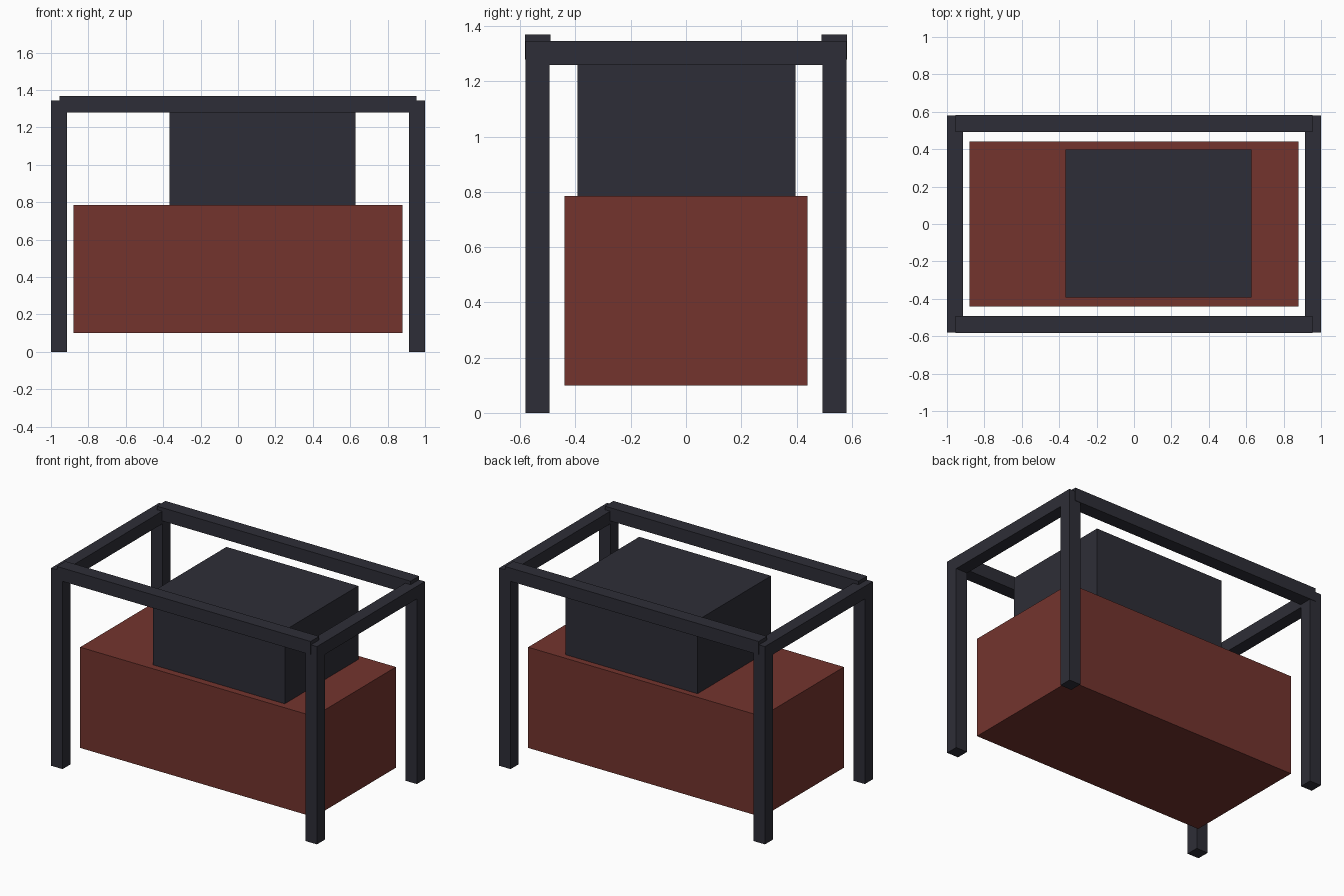
import bpy

# Remove the default cube
default = bpy.data.objects.get("Cube")
if default:
    bpy.data.objects.remove(default, do_unlink=True)


def make_material(name, rgb):
    mat = bpy.data.materials.new(name)
    mat.use_nodes = True
    mat.diffuse_color = (*rgb, 1)
    bsdf = next(n for n in mat.node_tree.nodes if n.type == 'BSDF_PRINCIPLED')
    bsdf.inputs["Base Color"].default_value = (*rgb, 1)
    return mat


def box(name, low, high, mat):
    """Flat-sided box between two opposite corners."""
    centre = [(a + b) / 2 for a, b in zip(low, high)]
    bpy.ops.mesh.primitive_cube_add(size=1, location=centre)
    obj = bpy.context.object
    obj.name = name
    obj.scale = [b - a for a, b in zip(low, high)]
    bpy.ops.object.transform_apply(location=False, rotation=False, scale=True)
    obj.data.materials.append(mat)
    return obj


def centred_box(name, centre, size, mat):
    low = [c - s / 2 for c, s in zip(centre, size)]
    high = [c + s / 2 for c, s in zip(centre, size)]
    return box(name, low, high, mat)


charcoal = make_material("charcoal", (0.027, 0.027, 0.038))
brick_red = make_material("brick red", (0.172, 0.034, 0.027))

BEAM = 0.086            # thickness of the frame members
POST_X, POST_Y = 0.957, 0.537
POST_TOP = 1.345

# Body and the block standing on it
box("body", (-0.88, -0.44, 0.1), (0.88, 0.44, 0.785), brick_red)
box("upper_block", (-0.365, -0.393, 0.785), (0.627, 0.397, 1.285), charcoal)

# Corner posts
for x, side in ((-1, "right"), (1, "left")):
    for y, end in ((-1, "front"), (1, "back")):
        centred_box(f"{end}_{side}_post", (x * POST_X, y * POST_Y, POST_TOP / 2),
                    (BEAM, BEAM, POST_TOP), charcoal)

# Long rails, sitting slightly proud of the posts
for y, end in ((-1, "front"), (1, "back")):
    centred_box(f"{end}_rail", (0, y * POST_Y, 1.324),
                (1.91, BEAM + 0.006, 0.09), charcoal)

# Short side rails between the posts
for x, side in ((-1, "right"), (1, "left")):
    centred_box(f"{side}_rail", (x * POST_X, 0, 1.302),
                (BEAM, 2 * POST_Y, BEAM), charcoal)
